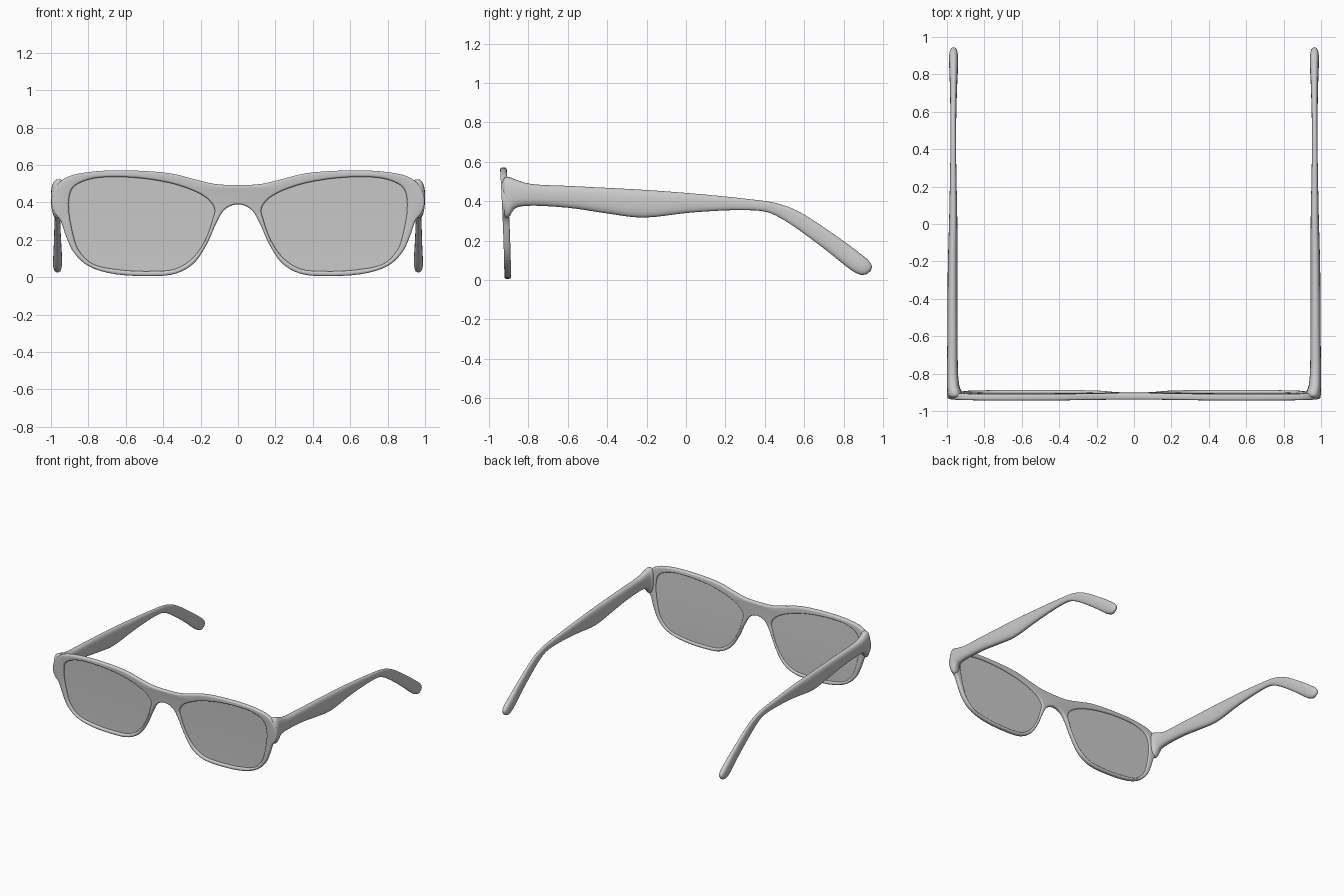
import bpy, bmesh, math
from mathutils import Vector

if "Cube" in bpy.data.objects:
    bpy.data.objects.remove(bpy.data.objects["Cube"])


def spline(pts, closed, n):
    """Smooth points through the given ones (centripetal spline, any dimension)."""
    p = [Vector(q) for q in pts]
    p = [p[-1]] + p + p[:2] if closed else [p[0] * 2 - p[1]] + p + [p[-1] * 2 - p[-2]]
    out = []
    for i in range(len(p) - 3):
        q, t = p[i:i + 4], [0.0]
        for k in range(3):
            t.append(t[-1] + math.sqrt((q[k + 1] - q[k]).length))

        def mix(a, b, ta, tb, u):
            return a * ((tb - u) / (tb - ta)) + b * ((u - ta) / (tb - ta))
        for j in range(n):
            u = t[1] + (t[2] - t[1]) * j / n
            a = [mix(q[k], q[k + 1], t[k], t[k + 1], u) for k in range(3)]
            b = [mix(a[k], a[k + 1], t[k], t[k + 2], u) for k in range(2)]
            out.append(mix(b[0], b[1], t[1], t[2], u))
    if not closed:
        out.append(p[-2])
    return out


def finish(bm, name, angle):
    bmesh.ops.recalc_face_normals(bm, faces=bm.faces)
    me = bpy.data.meshes.new(name)
    bm.to_mesh(me)
    bm.free()
    ob = bpy.data.objects.new(name, me)
    bpy.context.collection.objects.link(ob)
    bpy.ops.object.select_all(action='DESELECT')
    ob.select_set(True)
    bpy.context.view_layer.objects.active = ob
    bpy.ops.object.shade_smooth_by_angle(angle=math.radians(angle))
    return ob


def plate(name, outlines, extrude, bevel, offset, shift=0.0):
    """Filled outline(s) with rounded edges, stood upright and leaning forward at the top."""
    cu = bpy.data.curves.new(name + "_profile", 'CURVE')
    cu.dimensions, cu.fill_mode = '2D', 'BOTH'
    cu.extrude, cu.bevel_depth, cu.bevel_resolution, cu.offset = extrude, bevel, 3, offset
    for line in outlines:
        sp = cu.splines.new('POLY')
        sp.points.add(len(line) - 1)
        for pt, c in zip(sp.points, line):
            pt.co = (c[0], c[1], 0, 1)
        sp.use_cyclic_u = True
    tmp = bpy.data.objects.new(name + "_profile", cu)
    bpy.context.collection.objects.link(tmp)
    dg = bpy.context.evaluated_depsgraph_get()
    me = bpy.data.meshes.new_from_object(tmp.evaluated_get(dg))
    bpy.data.objects.remove(tmp)
    bm = bmesh.new()
    bm.from_mesh(me)
    bpy.data.meshes.remove(me)
    bmesh.ops.remove_doubles(bm, verts=bm.verts, dist=0.0001)
    for v in bm.verts:
        x, z, d = v.co
        v.co = (x, shift - d - 0.905 - 0.022 * (z / 0.57) ** 1.5 if z > 0 else shift - d - 0.905, z)
    return finish(bm, name, 32)


# Frame outline (right half, top centre round to bridge underside) and lens opening
half = [(0, .493), (.12, .498), (.23, .523), (.36, .555), (.6, .571), (.8, .562), (.92, .532),
        (.98, .475), (.998, .40), (.982, .345), (.948, .30), (.92, .22), (.88, .135), (.81, .066),
        (.69, .022), (.47, .006), (.33, .02), (.235, .075), (.165, .18), (.115, .29),
        (.07, .362), (0, .39)]
outer = spline(half + [(-x, z) for x, z in half[-2:0:-1]], True, 5)
hole = spline([(.125, .365), (.17, .425), (.33, .495), (.6, .535), (.8, .522), (.885, .475),
               (.905, .39), (.882, .23), (.852, .145), (.78, .073), (.65, .042), (.465, .032),
               (.33, .046), (.24, .105), (.175, .2), (.135, .31)], True, 6)
mirror_hole = [Vector((-p[0], p[1])) for p in hole]

# Front frame and lenses
plate("front_frame", [outer, hole, mirror_hole], 0.006, 0.011, -0.011)
plate("lens_right", [hole], 0.002, 0, 0.004, 0.003)
plate("lens_left", [mirror_hole], 0.002, 0, 0.004, 0.003)

# Temple arm sections: top y, top z, bottom y, bottom z, inner x, outer x
stations = [(-.937, .485, -.932, .355, .935, .98), (-.918, .522, -.912, .315, .918, .998),
            (-.895, .522, -.895, .325, .922, 1.0), (-.87, .512, -.872, .36, .932, 1.0),
            (-.8, .49, -.82, .376, .94, 1.0), (-.6, .478, -.6, .367, .943, .998),
            (-.4, .468, -.4, .338, .944, .997), (-.2, .457, -.22, .317, .944, .995),
            (.05, .438, .03, .343, .945, .988), (.3, .413, .28, .355, .95, .983),
            (.45, .392, .41, .345, .951, .981), (.56, .354, .50, .303, .951, .981),
            (.76, .226, .69, .168, .946, .984), (.88, .138, .80, .08, .941, .988),
            (.926, .10, .85, .043, .941, .989), (.944, .07, .89, .026, .946, .984),
            (.938, .046, .918, .030, .957, .973)]


def temple(name, side, n=24):
    bm = bmesh.new()
    rings = []
    for ty, tz, by, bz, xi, xo in spline(stations, False, 4):
        ring = []
        for k in range(n):
            a = 2 * math.pi * k / n
            c, s = math.cos(a), math.sin(a)
            c, s = math.copysign(abs(c) ** .8, c), math.copysign(abs(s) ** .8, s)
            h = (1 + s) / 2
            x = (xi + xo) / 2 + c * (xo - xi) / 2
            ring.append(bm.verts.new((side * x, by + (ty - by) * h, bz + (tz - bz) * h)))
        rings.append(ring)
    for r, q in zip(rings, rings[1:]):
        for k in range(n):
            bm.faces.new((r[k], r[(k + 1) % n], q[(k + 1) % n], q[k]))
    bm.faces.new(rings[0])
    bm.faces.new(rings[-1])
    finish(bm, name, 60)


# Temple arms
temple("temple_right", 1)
temple("temple_left", -1)
